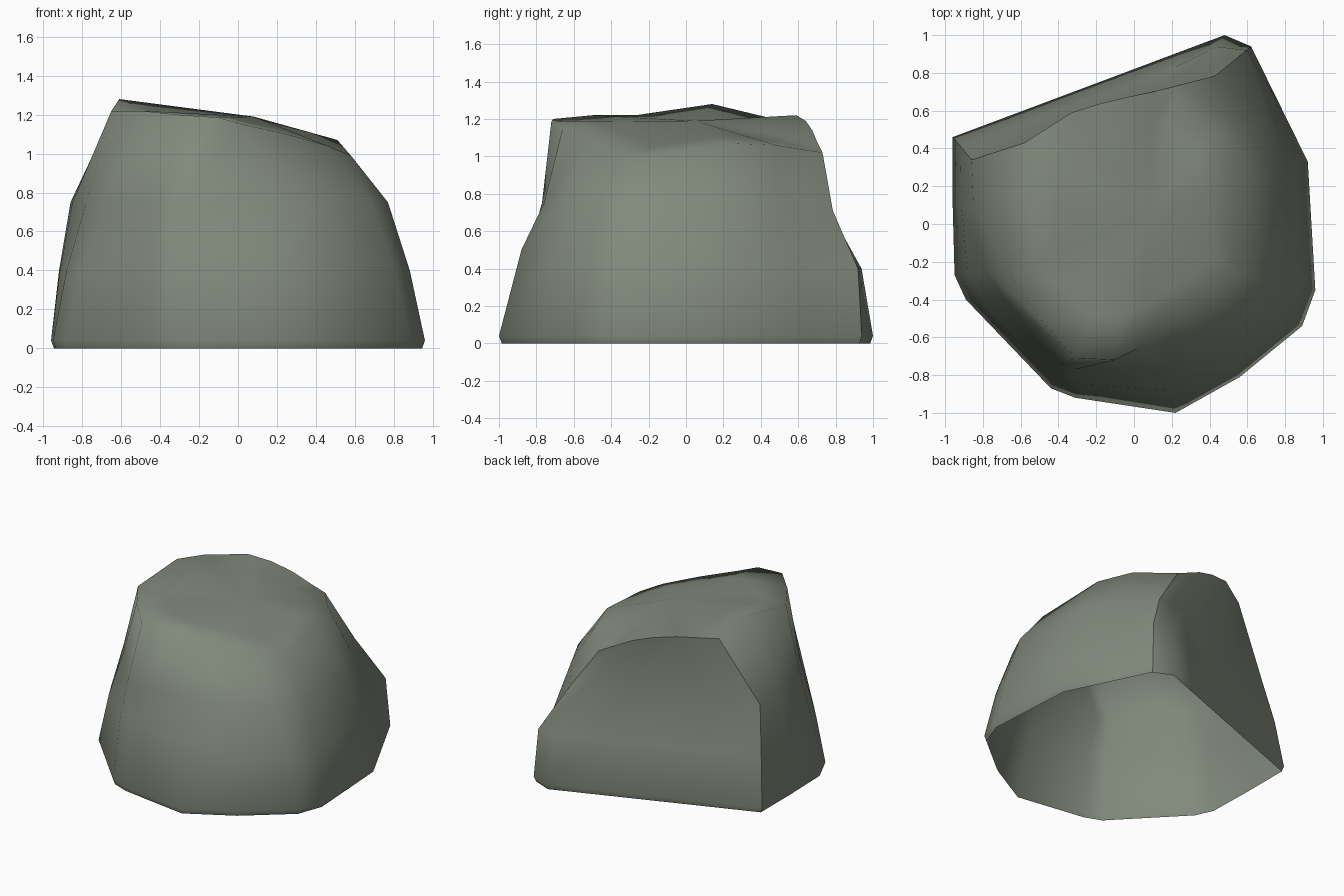
import bpy, bmesh
from mathutils import Vector

if "Cube" in bpy.data.objects:
    bpy.data.objects.remove(bpy.data.objects["Cube"])

CUT = 5  # columns 0..CUT bound the cut side

# Footprint, running clockwise from the back-left corner
foot = [(-.96, .46), (-.6, .595), (0, .82), (.25, .914), (.48, 1.0), (.62, .94),
        (.77, .635), (.92, .33), (.96, -.35), (.89, -.54), (.56, -.81), (.22, -1.0),
        (-.31, -.92), (-.44, -.87), (-.89, -.40), (-.95, -.27), (-.96, .1)]
# Shoulder, where the walls start to lean in
shoulder = [(-.86, .34), (-.5, .475), (0, .645), (.15, .70), (.30, .745), (.43, .785),
            (.61, .50), (.73, .25), (.77, -.30), (.68, -.49), (.46, -.68), (.16, -.76),
            (-.31, -.77), (-.40, -.75), (-.69, -.39), (-.78, -.25), (-.85, .1)]
# Rim of the sloping top
rim = [(-.58, .43, 1.21), (-.33, .59, 1.22), (-.17, .64, 1.19), (-.02, .675, 1.14),
       (.10, .70, 1.08), (.22, .73, 1.02), (.42, .48, 1.06), (.51, .22, 1.07),
       (.58, -.28, .99), (.46, -.38, 1.04), (.25, -.51, 1.10), (.02, -.66, 1.15),
       (-.10, -.72, 1.185), (-.31, -.71, 1.20), (-.50, -.50, 1.22), (-.65, -.27, 1.22),
       (-.61, .14, 1.28)]
peak = Vector((.08, .05, 1.19))
n = len(foot)


def belly(i):
    """Point between footprint and shoulder; the back corner keeps its width longer."""
    t, z = (.24, .4) if i == 4 else (.13, .4) if i == CUT else \
        (.5, .5) if 11 <= i <= 13 else (.41, .4)
    return (*Vector(foot[i]).lerp(Vector(shoulder[i]), t), z)


levels = [
    [(x * .985, y * .985, 0) for x, y in foot],
    [(x, y, .04) for x, y in foot],
    [belly(i) for i in range(n)],
    [(x, y, .71 if i == CUT else .75) for i, (x, y) in enumerate(shoulder)],
    rim,
    [Vector(p).lerp(peak, .3) for p in rim],
]

# Loft the rings into a hollow boulder, open underneath
bm = bmesh.new()
rings = [[bm.verts.new(p) for p in ring] for ring in levels]
for a, b in zip(rings, rings[1:]):
    for i in range(n):
        j = (i + 1) % n
        bm.faces.new((a[j], a[i], b[i], b[j]))
top = bm.verts.new(peak)
for i in range(n):
    bm.faces.new((rings[-1][(i + 1) % n], rings[-1][i], top))
bmesh.ops.recalc_face_normals(bm, faces=bm.faces)

# Smooth stone, crisp only round the outline of the cut side
for f in bm.faces:
    f.smooth = True
pairs = [(a[c], b[c]) for a, b in zip(rings[:4], rings[1:5]) for c in (0, CUT)]
pairs += [(rings[4][i], rings[4][i + 1]) for i in range(CUT)]
for pair in pairs:
    bm.edges.get(pair).smooth = False

mesh = bpy.data.meshes.new("boulder")
bm.to_mesh(mesh)
bm.free()
boulder = bpy.data.objects.new("boulder", mesh)
bpy.context.collection.objects.link(boulder)

# Mossy grey stone
stone = bpy.data.materials.new("grey_green_stone")
stone.diffuse_color = (.22, .25, .2, 1)
stone.use_nodes = True
stone.node_tree.nodes["Principled BSDF"].inputs["Base Color"].default_value = stone.diffuse_color
mesh.materials.append(stone)
